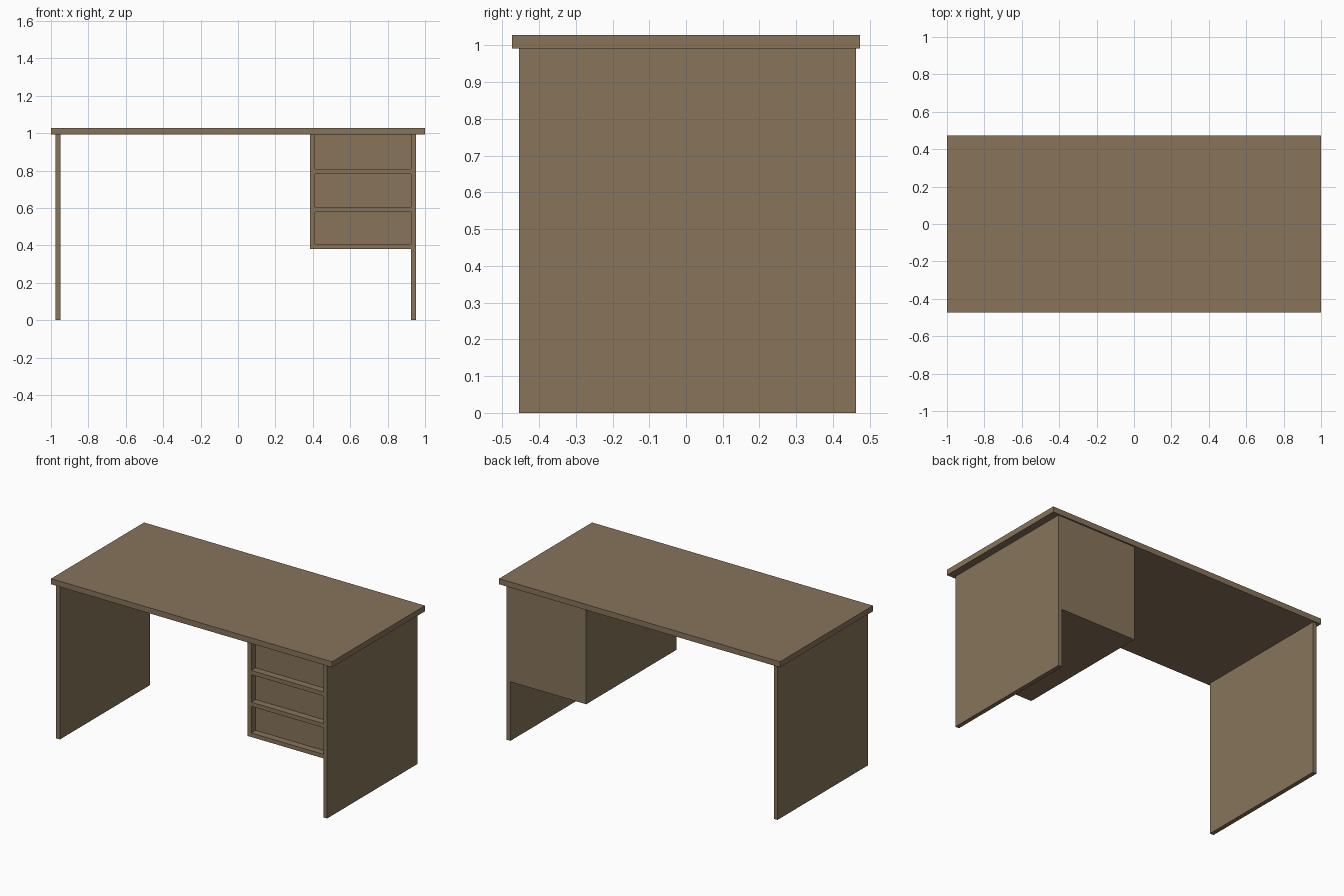
import bpy

if "Cube" in bpy.data.objects:
    bpy.data.objects.remove(bpy.data.objects["Cube"])

wood = bpy.data.materials.new("brown wood")
wood.diffuse_color = (0.245, 0.175, 0.105, 1.0)
wood.use_nodes = True
wood.node_tree.nodes["Principled BSDF"].inputs["Base Color"].default_value = wood.diffuse_color


def box(name, x, y, z):
    """Axis-aligned board given as (min, max) ranges."""
    bpy.ops.mesh.primitive_cube_add(size=1, location=[sum(r) / 2 for r in (x, y, z)])
    ob = bpy.context.object
    ob.name = ob.data.name = name
    ob.scale = [r[1] - r[0] for r in (x, y, z)]
    bpy.ops.object.transform_apply(location=False, rotation=False, scale=True)
    ob.data.materials.append(wood)
    return ob


TOP_Z = 0.992                 # underside of the table top
DEPTH = (-0.455, 0.463)       # front and back of legs and cabinet
INNER = (0.413, 0.926)        # clear width inside the cabinet
RECESS = -0.41                # drawer fronts sit back from the edge

# Table top and panel legs
box("table_top", (-1, 1), (-0.473, 0.473), (TOP_Z, 1.028))
box("left_leg_panel", (-0.976, -0.949), DEPTH, (0, TOP_Z))
box("right_leg_panel", (0.926, 0.953), DEPTH, (0, TOP_Z))

# Cabinet shell hung from the top
box("cabinet_side", (0.386, INNER[0]), DEPTH, (0.38, TOP_Z))
box("cabinet_bottom", INNER, DEPTH, (0.38, 0.406))
box("cabinet_back", INNER, (0.436, DEPTH[1]), (0.406, TOP_Z))

# Shelves between the drawers
for i, z in enumerate([(0.577, 0.604), (0.781, 0.808)]):
    box(f"cabinet_shelf_{i + 1}", INNER, (DEPTH[0], 0.436), z)

# Recessed drawer fronts
for i, z in enumerate([(0.406, 0.577), (0.604, 0.781), (0.808, TOP_Z)]):
    box(f"drawer_front_{i + 1}", INNER, (RECESS, RECESS + 0.027), z)
